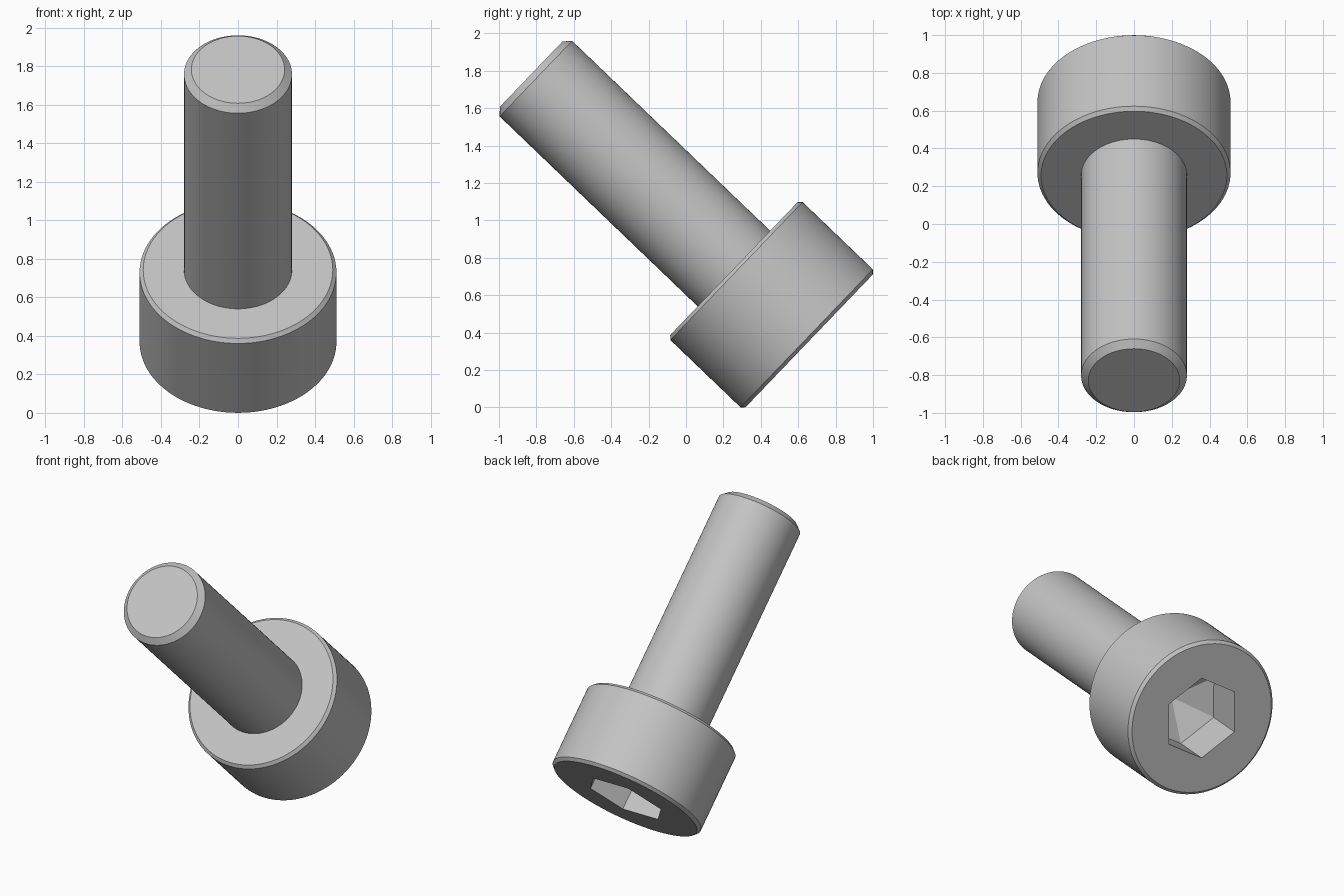
import bpy, bmesh, math
from mathutils import Matrix

cube = bpy.data.objects.get("Cube")
if cube:
    bpy.data.objects.remove(cube, do_unlink=True)

# Single steel colour
steel = bpy.data.materials.new("steel_grey")
steel.use_nodes = True
color = (0.55, 0.55, 0.55, 1)
steel.diffuse_color = color
steel.node_tree.nodes["Principled BSDF"].inputs["Base Color"].default_value = color

# The bolt axis leans toward the front; its origin is the centre of the socket face
LEAN = Matrix.Translation((0, 0.659, 0.356)) @ Matrix.Rotation(math.radians(46.2), 4, "X")


def turned(name, profile, sides):
    """Closed solid turned about the bolt axis from (radius, height) points."""
    bm = bmesh.new()
    rings = []
    for r, h in profile:
        if r == 0:
            rings.append([bm.verts.new((0, 0, h))] * sides)
        else:
            angles = [2 * math.pi * i / sides for i in range(sides)]
            rings.append([bm.verts.new((r * math.cos(a), r * math.sin(a), h)) for a in angles])
    for low, high in zip(rings, rings[1:]):
        for i in range(sides):
            j = (i + 1) % sides
            bm.faces.new(dict.fromkeys((low[i], low[j], high[j], high[i])))
    for ring in (rings[0], rings[-1]):
        if ring[0] is not ring[1]:
            bm.faces.new(ring)
    bmesh.ops.recalc_face_normals(bm, faces=bm.faces)
    mesh = bpy.data.meshes.new(name)
    bm.to_mesh(mesh)
    bm.free()
    mesh.materials.append(steel)
    obj = bpy.data.objects.new(name, mesh)
    obj.matrix_world = LEAN
    bpy.context.collection.objects.link(obj)
    return obj


# Cylindrical head with chamfered rims
HEAD_R, HEAD_H, BEVEL = 0.511, 0.558, 0.019
head = turned("head", [(HEAD_R - BEVEL, 0), (HEAD_R, BEVEL),
                       (HEAD_R, HEAD_H - BEVEL), (HEAD_R - BEVEL, HEAD_H)], 96)

# Shank with chamfered tip, seated inside the head
shank = turned("shank", [(0.28, 0.5), (0.28, 2.025), (0.242, 2.06)], 96)

# Hexagonal socket with a pointed floor
cutter = turned("socket_cutter", [(0.268, -0.1), (0.268, 0.28), (0, 0.41)], 6)
cutter.hide_render = True
cut = head.modifiers.new("socket", "BOOLEAN")
cut.operation = "DIFFERENCE"
cut.solver = "EXACT"
cut.object = cutter

# Apply the cut, then discard the cutter
bpy.ops.object.select_all(action="DESELECT")
head.select_set(True)
bpy.context.view_layer.objects.active = head
bpy.ops.object.modifier_apply(modifier=cut.name)
bpy.data.objects.remove(cutter, do_unlink=True)

# Smooth round walls, sharp rims
shank.select_set(True)
bpy.ops.object.shade_smooth_by_angle(angle=math.radians(20))
